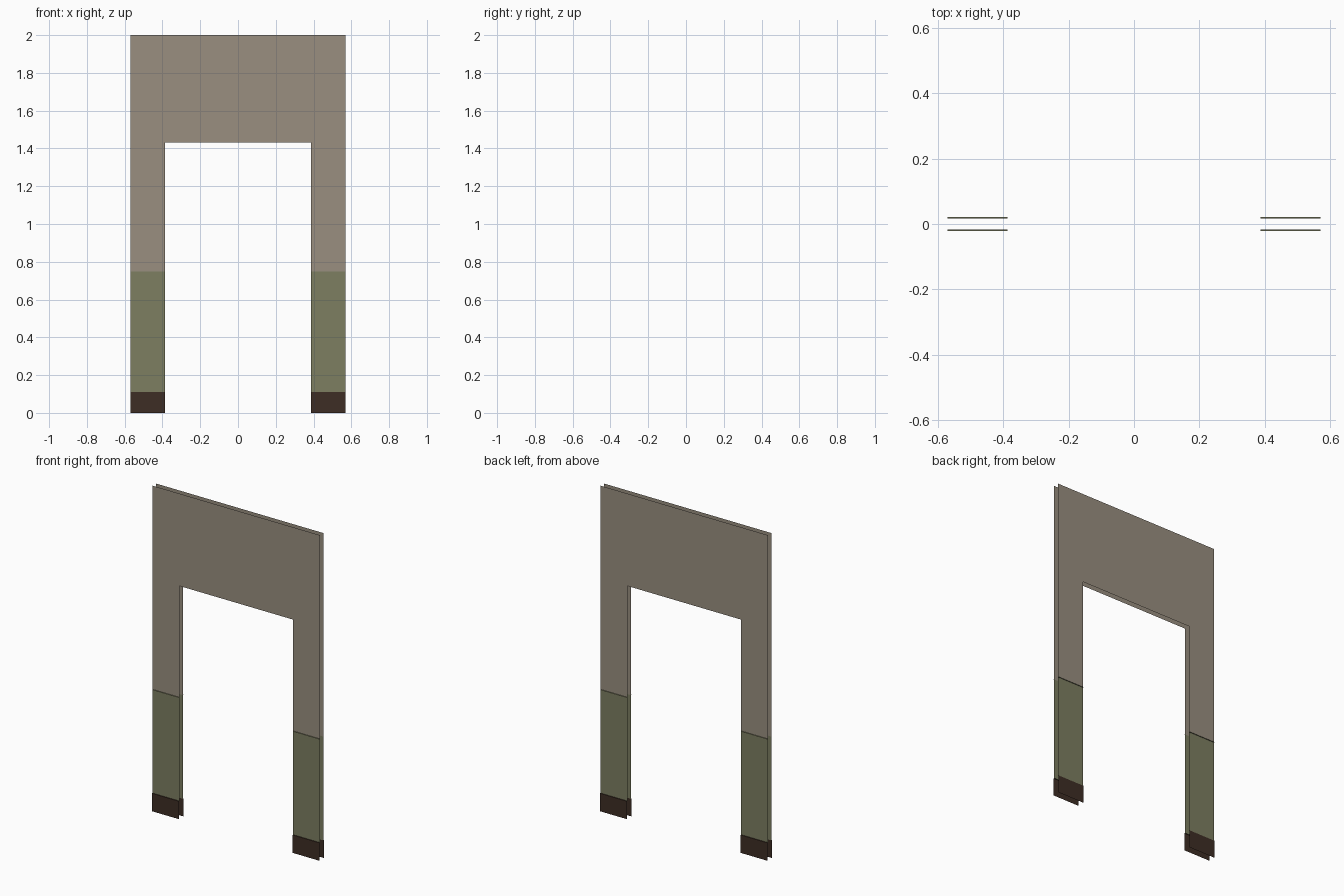
import bpy

if "Cube" in bpy.data.objects:
    bpy.data.objects.remove(bpy.data.objects["Cube"])

W, INNER, TOP = 0.57, 0.387, 2.0       # half width, half opening, height
LINTEL, RAIL, BASE = 1.432, 0.748, 0.11
WALL_Y, TRIM_Y = 0.017, 0.022          # wall skins and projecting trim


def material(name, rgb):
    m = bpy.data.materials.new(name)
    m.diffuse_color = (*rgb, 1)
    m.use_nodes = True
    m.node_tree.nodes["Principled BSDF"].inputs["Base Color"].default_value = m.diffuse_color
    return m


plaster = material("beige_plaster", (0.32, 0.275, 0.215))
green = material("olive_green", (0.205, 0.21, 0.12))
brown = material("dark_brown", (0.048, 0.027, 0.018))


def sheet(name, quads, mat):
    """Open thin-skin mesh made from quads, each a list of four points."""
    verts = [p for q in quads for p in q]
    faces = [tuple(range(4 * i, 4 * i + 4)) for i in range(len(quads))]
    me = bpy.data.meshes.new(name)
    me.from_pydata(verts, [], faces)
    me.materials.append(mat)
    ob = bpy.data.objects.new(name, me)
    bpy.context.collection.objects.link(ob)


def strip(x0, x1, a, b, s):
    """Quad across x between profile points a and b (y, z) on side s, facing out."""
    (ya, za), (yb, zb) = a, b
    q = [(x0, s * ya, za), (x1, s * ya, za), (x1, s * yb, zb), (x0, s * yb, zb)]
    return q if s < 0 else q[::-1]


for s, side in ((-1, "front"), (1, "back")):
    legs = ((-W, -INNER), (INNER, W))

    # upper wall: two posts and the lintel panel
    upper = [strip(a, b, (WALL_Y, RAIL), (WALL_Y, LINTEL), s) for a, b in legs]
    xs = (-W, -INNER, INNER, W)
    upper += [strip(a, b, (WALL_Y, LINTEL), (WALL_Y, TOP), s)
              for a, b in zip(xs, xs[1:])]
    sheet(side + "_upper_wall", upper, plaster)

    # lower wall panels
    sheet(side + "_lower_wall",
          [strip(a, b, (WALL_Y, BASE), (WALL_Y, RAIL), s) for a, b in legs], green)

    # narrow rail ledge between the two wall colours
    sheet(side + "_rail_ledge",
          [strip(a, b, (TRIM_Y, RAIL), (WALL_Y, RAIL), s) for a, b in legs], green)

    # baseboards with a top ledge
    sheet(side + "_baseboard",
          [strip(a, b, p, q, s) for a, b in legs
           for p, q in (((TRIM_Y, 0), (TRIM_Y, BASE)),
                        ((TRIM_Y, BASE), (WALL_Y, BASE)))], brown)
